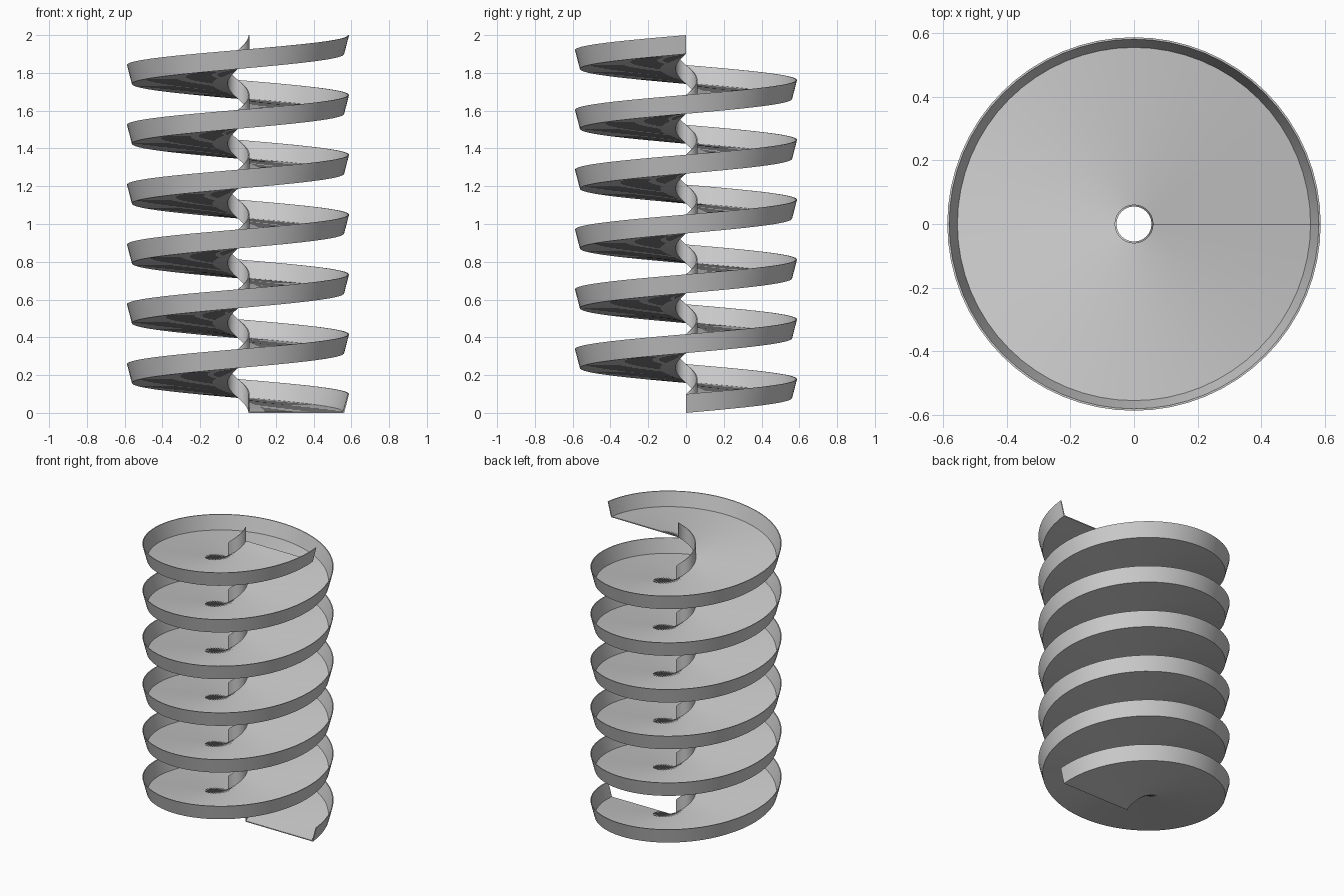
import bpy, bmesh
from math import cos, sin, pi

if "Cube" in bpy.data.objects:
    bpy.data.objects.remove(bpy.data.objects["Cube"])

TURNS, SEGS, WALL = 6, 64, 0.1
PITCH = (2.0 - WALL) / TURNS
T = 0.006  # sheet thickness

# Channel cross-section (radius, height): inner lip, flat floor, flared outer wall
profile = [(0.055, 0), (0.562, 0), (0.588, WALL), (0.588 - T, WALL),
           (0.562 - T, T), (0.055 + T, T), (0.055 + T, WALL), (0.055, WALL)]

# Sweep the section up a counter-clockwise helix
bm = bmesh.new()
rings = []
for i in range(TURNS * SEGS + 1):
    a = 2 * pi * i / SEGS
    rise = PITCH * i / SEGS
    rings.append([bm.verts.new((r * cos(a), r * sin(a), z + rise)) for r, z in profile])
n = len(profile)
for lo, hi in zip(rings, rings[1:]):
    for j in range(n):
        k = (j + 1) % n
        bm.faces.new((lo[j], lo[k], hi[k], hi[j]))

# End caps
bm.faces.new(rings[0])
bm.faces.new(rings[-1])
bmesh.ops.recalc_face_normals(bm, faces=bm.faces)

mesh = bpy.data.meshes.new("spiral_chute")
bm.to_mesh(mesh)
bm.free()
chute = bpy.data.objects.new("spiral_chute", mesh)
bpy.context.collection.objects.link(chute)
bpy.context.view_layer.objects.active = chute
chute.select_set(True)
bpy.ops.object.shade_smooth_by_angle(angle=pi / 6)
